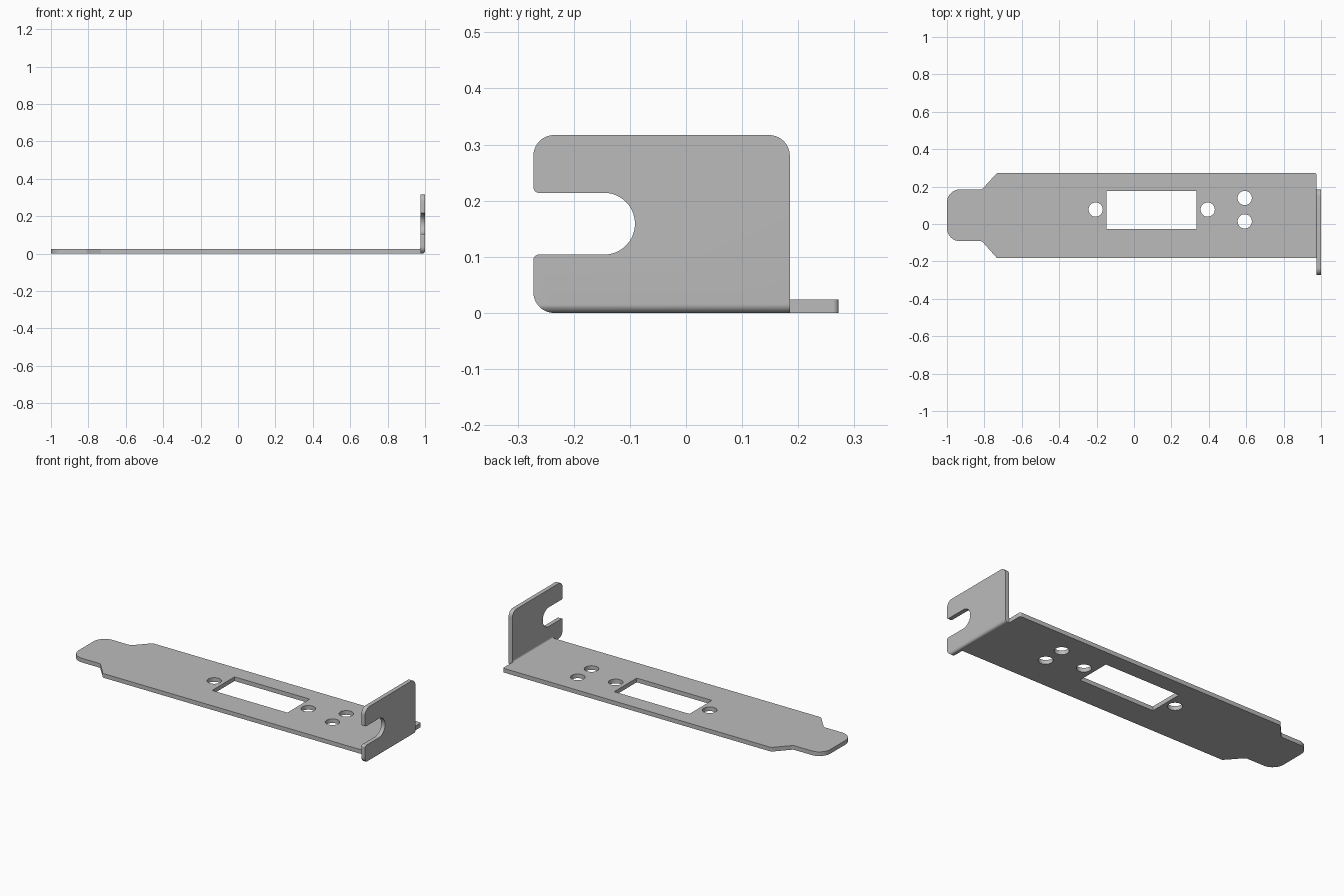
import bpy, bmesh, math
from mathutils import Vector, Matrix

if "Cube" in bpy.data.objects:
    bpy.data.objects.remove(bpy.data.objects["Cube"], do_unlink=True)

THICK = 0.024
INNER = 1 - THICK

metal = bpy.data.materials.new("grey_metal")
metal.use_nodes = True
GREY = (0.5, 0.5, 0.5, 1)
metal.diffuse_color = GREY
metal.node_tree.nodes["Principled BSDF"].inputs["Base Color"].default_value = GREY


def rounded(corners, steps=10):
    """Outline from (u, v, radius) corners, each replaced by a tangent arc."""
    pts = []
    for i, (u, v, r) in enumerate(corners):
        p = Vector((u, v))
        if r == 0:
            pts.append(p)
            continue
        a = (Vector(corners[i - 1][:2]) - p).normalized()
        b = (Vector(corners[(i + 1) % len(corners)][:2]) - p).normalized()
        half = a.angle(b) / 2
        centre = p + (a + b).normalized() * r / math.sin(half)
        start = p + a * r / math.tan(half) - centre
        end = p + b * r / math.tan(half) - centre
        sweep = math.atan2(start.x * end.y - start.y * end.x, start.dot(end))
        for k in range(steps + 1):
            pts.append(centre + Matrix.Rotation(sweep * k / steps, 2) @ start)
    return pts


def circle(u, v, r, n=40):
    return [Vector((u + r * math.cos(math.tau * k / n), v + r * math.sin(math.tau * k / n)))
            for k in range(n)]


def slab(name, loops, place, push):
    """Fill an outline with holes and extrude it along push."""
    bm = bmesh.new()
    for loop in loops:
        vs = [bm.verts.new(place(p)) for p in loop]
        for i, v in enumerate(vs):
            bm.edges.new((vs[i - 1], v))
    bmesh.ops.triangle_fill(bm, use_beauty=True, edges=bm.edges[:])
    top = bmesh.ops.extrude_face_region(bm, geom=bm.faces[:])["geom"]
    bmesh.ops.translate(bm, vec=push, verts=[g for g in top if isinstance(g, bmesh.types.BMVert)])
    bmesh.ops.recalc_face_normals(bm, faces=bm.faces[:])
    mesh = bpy.data.meshes.new(name)
    bm.to_mesh(mesh)
    bm.free()
    mesh.materials.append(metal)
    obj = bpy.data.objects.new(name, mesh)
    bpy.context.collection.objects.link(obj)
    return obj


# Flat plate with tapered tongue, connector window and screw holes
plate_outline = rounded([
    (-1, -0.092, 0.07), (-0.813, -0.092, 0.015), (-0.733, -0.182, 0.01), (INNER, -0.182, 0),
    (INNER, 0.272, 0.01), (-0.733, 0.272, 0.01), (-0.813, 0.185, 0.015), (-1, 0.185, 0.07)])
window = rounded([(-0.146, -0.027, 0), (0.333, -0.027, 0), (0.333, 0.177, 0), (-0.146, 0.177, 0)])
holes = [circle(u, v, 0.038) for u, v in
         [(-0.205, 0.077), (0.394, 0.077), (0.592, 0.139), (0.592, 0.014)]]
plate = slab("plate", [plate_outline, window] + holes,
             lambda p: (p.x, p.y, 0), (0, 0, THICK))

# Upright flange: slotted outline trimmed to a bar with a rounded bend edge
flange_outline = rounded([
    (-0.272, 0, 0.037), (0.185, 0, 0), (0.185, 0.317, 0.037), (-0.272, 0.317, 0.037),
    (-0.272, 0.214, 0.01), (-0.091, 0.214, 0.0549), (-0.091, 0.104, 0.0549),
    (-0.272, 0.104, 0.01)], 16)
flange = slab("flange", [flange_outline], lambda p: (INNER, p.x, p.y), (THICK, 0, 0))
bar_profile = rounded([(0.9, 0, 0), (1, 0, 0.016), (1, 0.4, 0), (0.9, 0.4, 0)])
bar = slab("bend_cutter", [bar_profile], lambda p: (p.x, -0.4, p.y), (0, 0.8, 0))
trim = flange.modifiers.new("round_bend", "BOOLEAN")
trim.operation = "INTERSECT"
trim.solver = "EXACT"
trim.object = bar
bpy.context.view_layer.objects.active = flange
bpy.ops.object.modifier_apply(modifier="round_bend")
bpy.data.objects.remove(bar, do_unlink=True)

# Small fillet inside the bend
R = 0.01
arc = [Vector((INNER - R + R * math.sin(a), THICK + R - R * math.cos(a)))
       for a in [math.pi / 2 * k / 8 for k in range(9)]]
fillet = slab("bend_fillet", [[Vector((INNER, THICK))] + arc[::-1]],
              lambda p: (p.x, -0.182, p.y), (0, 0.367, 0))

# Smooth the arcs, keep the edges crisp
for obj in (plate, flange, fillet):
    bpy.ops.object.select_all(action="DESELECT")
    obj.select_set(True)
    bpy.context.view_layer.objects.active = obj
    bpy.ops.object.shade_smooth_by_angle(angle=math.radians(30))
